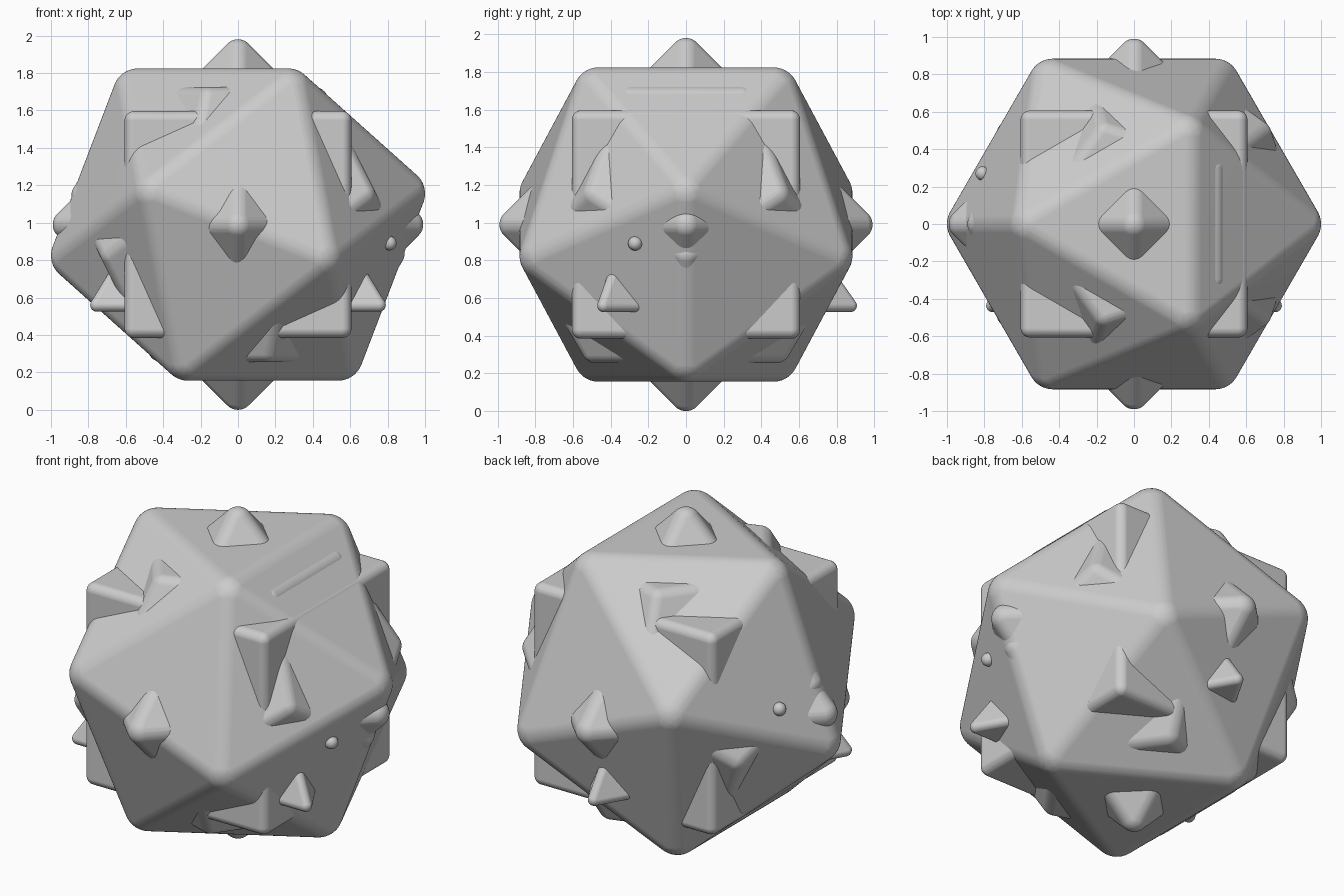
import bpy, bmesh, math
from mathutils import Vector
from itertools import product, combinations

if "Cube" in bpy.data.objects:
    bpy.data.objects.remove(bpy.data.objects["Cube"])

CENTRE = 0.99


def ring(n, radius, z, start):
    """n points on a horizontal circle."""
    angles = [math.radians(start) + 2 * math.pi * i / n for i in range(n)]
    return [Vector((radius * math.cos(a), radius * math.sin(a), z)) for a in angles]


def with_opposites(points):
    return points + [-p for p in points]


def hull_mesh(points):
    bm = bmesh.new()
    for p in points:
        bm.verts.new(p)
    bmesh.ops.convex_hull(bm, input=bm.verts[:])
    bmesh.ops.delete(bm, geom=[v for v in bm.verts if not v.link_faces], context='VERTS')
    bmesh.ops.recalc_face_normals(bm, faces=bm.faces[:])
    return bm


def sphere_directions():
    bm = bmesh.new()
    bmesh.ops.create_icosphere(bm, subdivisions=4, radius=1)
    dirs = [v.co.normalized() for v in bm.verts]
    bm.free()
    return dirs


def finish(name, bm, loc):
    mesh = bpy.data.meshes.new(name)
    bm.to_mesh(mesh)
    bm.free()
    ob = bpy.data.objects.new(name, mesh)
    ob.location = loc
    bpy.context.collection.objects.link(ob)
    bpy.ops.object.select_all(action='DESELECT')
    ob.select_set(True)
    bpy.context.view_layer.objects.active = ob
    bpy.ops.object.shade_smooth_by_angle(angle=math.radians(30))
    return ob


DIRS = sphere_directions()


def rounded_solid(name, unit_verts, size, rho, dz=0.0):
    """Regular solid with ball-rounded edges and corners."""
    verts = [v.normalized() * size for v in unit_verts]
    bm = hull_mesh(verts)
    normals = []
    for f in bm.faces:
        if all(f.normal.dot(n) < 0.999 for n in normals):
            normals.append(f.normal.copy())
    bm.free()
    inr = max(v.dot(normals[0]) for v in verts)
    points = []
    for v in verts:
        core = v * (1 - rho / inr)
        mine = [n for n in normals if v.dot(n) > inr - 1e-3]
        # corner ball patch, face corners and edge arcs
        dirs = [d for d in DIRS if v.dot(d) >= max(w.dot(d) for w in verts) - 1e-6]
        dirs += mine
        for a, b in combinations(mine, 2):
            dirs += [a.slerp(b, t / 8) for t in range(1, 8)]
        points += [core + rho * d for d in dirs]
    bm = hull_mesh(points)
    bmesh.ops.remove_doubles(bm, verts=bm.verts[:], dist=1e-4)
    ob = finish(name, bm, (0, 0, CENTRE + dz))
    ob.modifiers.new("even_shading", 'WEIGHTED_NORMAL').keep_sharp = True


# twenty-sided body, resting face-up
rounded_solid("icosahedron",
              with_opposites(ring(3, .6071, .7947, 180) + ring(3, .9822, .1876, 0)),
              1.05, .133)

# twelve-sided solid just breaking the surface
rounded_solid("dodecahedron",
              with_opposites(ring(5, .6071, .7947, 36) + ring(5, .9822, .1876, 36)),
              .925, .075)

# cube corners
rounded_solid("cube", [Vector(c) for c in product((-1, 1), repeat=3)], 1.05, .05)

# eight-sided solid giving the axis tips
rounded_solid("octahedron",
              with_opposites([Vector((1, 0, 0)), Vector((0, 1, 0)), Vector((0, 0, 1))]),
              1.049, .08)

# four-sided solid, set slightly low
rounded_solid("tetrahedron", ring(3, .9428, -1 / 3, 90) + [Vector((0, 0, 1))],
              1.03, .035, -.122)

# two tiny opposite bumps
for side, label in ((1, "right"), (-1, "left")):
    bm = bmesh.new()
    bmesh.ops.create_icosphere(bm, subdivisions=3, radius=.038)
    finish("small_bump_" + label, bm, (.81 * side, -.27 * side, CENTRE - .1 * side))
